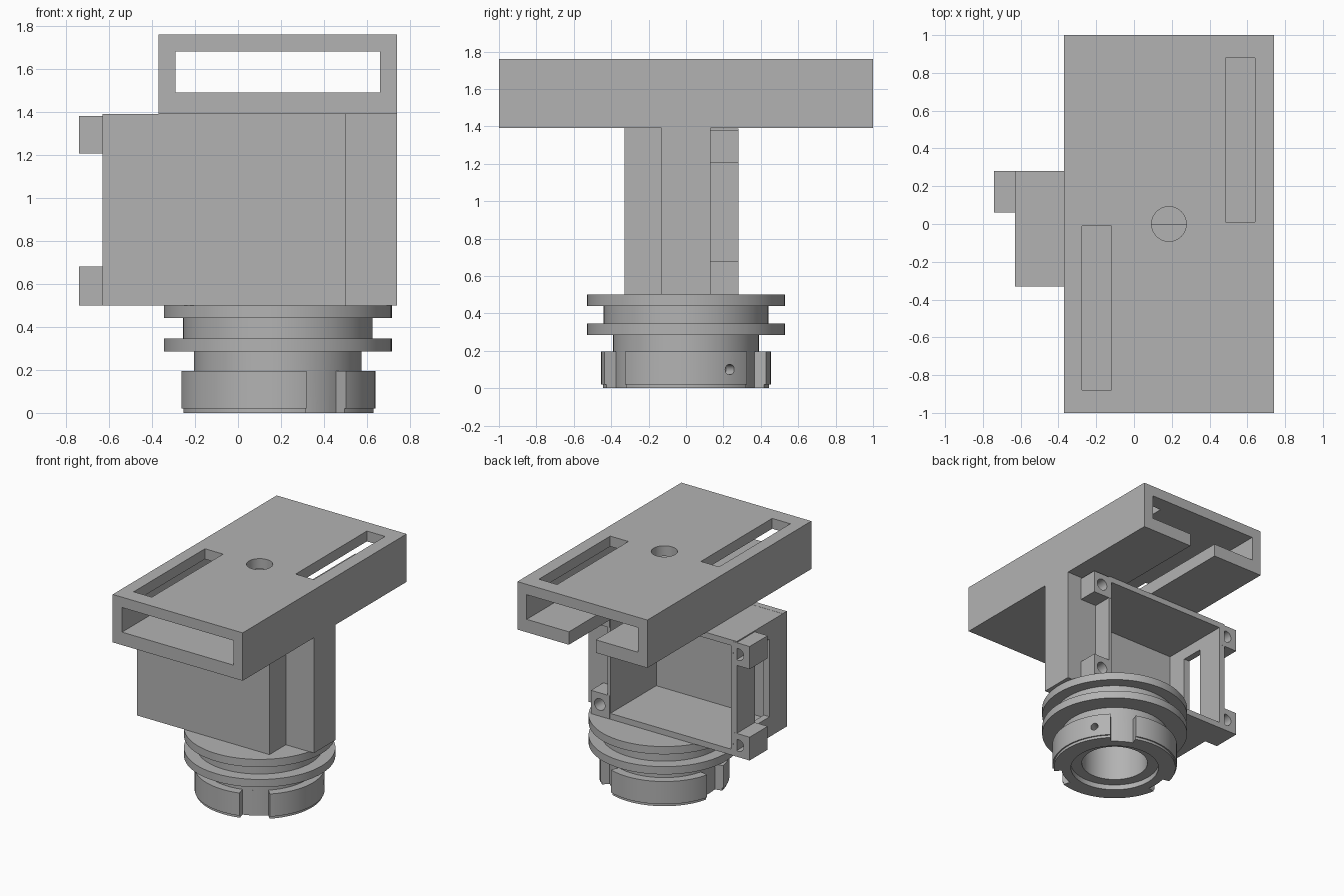
import bpy, bmesh, math
from mathutils import Matrix, Vector

if "Cube" in bpy.data.objects:
    bpy.data.objects.remove(bpy.data.objects["Cube"])

gray = bpy.data.materials.new("plain_gray")
gray.use_nodes = True
COLOR = (0.45, 0.45, 0.45, 1)
gray.diffuse_color = COLOR
gray.node_tree.nodes["Principled BSDF"].inputs["Base Color"].default_value = COLOR

AXIS_X = 0.185  # centre line of the round mount


def finish(name, bm):
    bmesh.ops.recalc_face_normals(bm, faces=bm.faces)
    mesh = bpy.data.meshes.new(name)
    bm.to_mesh(mesh)
    bm.free()
    mesh.materials.append(gray)
    obj = bpy.data.objects.new(name, mesh)
    bpy.context.scene.collection.objects.link(obj)
    return obj


def box(name, x, y, z):
    bm = bmesh.new()
    size = [b - a for a, b in (x, y, z)]
    mid = [(a + b) / 2 for a, b in (x, y, z)]
    bmesh.ops.create_cube(bm, size=1, matrix=Matrix.Translation(mid) @ Matrix.Diagonal((*size, 1)))
    return finish(name, bm)


def rod(name, centre, radius, length, direction=(0, 0, 1)):
    bm = bmesh.new()
    turn = Vector((0, 0, 1)).rotation_difference(Vector(direction)).to_matrix().to_4x4()
    bmesh.ops.create_cone(bm, cap_ends=True, segments=32, radius1=radius, radius2=radius,
                          depth=length, matrix=Matrix.Translation(centre) @ turn)
    return finish(name, bm)


def sector(name, start, end, r0, r1, z0, z1, steps=8):
    # Prism over a ring sector, angles in degrees
    bm = bmesh.new()
    angles = [math.radians(start + (end - start) * i / steps) for i in range(steps + 1)]
    path = [(r0, a) for a in angles] + [(r1, a) for a in reversed(angles)]
    verts = [bm.verts.new((AXIS_X + r * math.cos(a), r * math.sin(a), z0)) for r, a in path]
    face = bm.faces.new(verts)
    ext = bmesh.ops.extrude_face_region(bm, geom=[face])["geom"]
    bmesh.ops.translate(bm, vec=(0, 0, z1 - z0), verts=[v for v in ext if isinstance(v, bmesh.types.BMVert)])
    return finish(name, bm)


def cut(obj, *cutters):
    for cutter in cutters:
        mod = obj.modifiers.new("cut", 'BOOLEAN')
        mod.operation, mod.solver, mod.object = 'DIFFERENCE', 'EXACT', cutter
    bpy.context.view_layer.update()
    graph = bpy.context.evaluated_depsgraph_get()
    mesh = bpy.data.meshes.new_from_object(obj.evaluated_get(graph))
    obj.modifiers.clear()
    obj.data = mesh
    for cutter in cutters:
        bpy.data.objects.remove(cutter)


def smooth(obj):
    bpy.ops.object.select_all(action='DESELECT')
    obj.select_set(True)
    bpy.context.view_layer.objects.active = obj
    bpy.ops.object.shade_smooth_by_angle(angle=math.radians(30))


# Top sleeve: open tube with two slots, a hole and a channel in its floor
sleeve = box("top_sleeve", (-0.37, 0.74), (-1, 1), (1.39, 1.76))
cut(sleeve,
    box("cavity", (-0.29, 0.66), (-1.1, 1.1), (1.49, 1.68)),
    box("slot_a", (0.485, 0.64), (0.01, 0.88), (1.6, 1.9)),
    box("slot_b", (-0.275, -0.12), (-0.88, -0.01), (1.6, 1.9)),
    rod("top_hole", (AXIS_X, 0, 1.75), 0.092, 0.3),
    box("channel", (0.07, 0.3), (0, 1.1), (1.3, 1.55)))
smooth(sleeve)

# Housing: a box open at the back
box("housing_front_wall", (-0.63, 0.5), (-0.33, -0.28), (0.5, 1.39))
box("housing_floor", (-0.63, 0.47), (-0.28, 0.28), (0.5, 0.545))
box("housing_ceiling", (-0.63, 0.47), (-0.28, 0.28), (1.345, 1.389))
box("housing_left_rib", (0.45, 0.5), (-0.28, -0.13), (0.5, 1.39))
box("housing_left_column", (0.45, 0.74), (-0.13, 0.13), (0.5, 1.39))
box("housing_left_lip", (0.45, 0.475), (0.13, 0.28), (0.5, 1.385))
side = box("housing_right_wall", (-0.63, -0.58), (-0.28, 0.28), (0.5, 1.389))
cut(side, box("window", (-0.8, -0.5), (-0.12, 0.06), (0.655, 1.255)))

# Drilled screw lugs at the four back corners
for side_name, x, y0, hole_x in (("right", (-0.74, -0.585), 0.06, -0.645),
                                 ("left", (0.455, 0.615), 0.12, 0.54)):
    for level, z in (("lower", (0.5, 0.68)), ("upper", (1.205, 1.38))):
        lug = box(f"{level}_{side_name}_lug", x, (y0, 0.281), z)
        cut(lug, rod("screw_hole", (hole_x, 0.25, sum(z) / 2), 0.045, 0.3, (0, 1, 0)))
        smooth(lug)

# Round mount: turned flanges with a bored bottom
profile = [(0, 0.47), (0.24, 0.47), (0.24, 0.04), (0.32, 0.04), (0.32, 0), (0.445, 0),
           (0.445, 0.02), (0.455, 0.02), (0.455, 0.195), (0.39, 0.195), (0.39, 0.285),
           (0.53, 0.285), (0.53, 0.345), (0.44, 0.345), (0.44, 0.44), (0.53, 0.44),
           (0.53, 0.5), (0, 0.5)]
bm = bmesh.new()
ring = [bm.verts.new((AXIS_X + r, 0, z)) for r, z in profile]
edges = [bm.edges.new(pair) for pair in zip(ring, ring[1:])]
bmesh.ops.spin(bm, geom=ring + edges, cent=(AXIS_X, 0, 0), axis=(0, 0, 1),
               angle=math.tau, steps=96, use_merge=False)
bmesh.ops.remove_doubles(bm, verts=bm.verts, dist=0.0005)
mount = finish("round_mount", bm)

# Three bayonet notches and a small pin hole
pin = math.radians(31)
out = Vector((math.cos(pin), math.sin(pin), 0))
cut(mount,
    *[sector("notch", a, b, 0.39, 0.6, -0.05, 0.1951) for a, b in ((-73, -46), (46, 70), (166, 190))],
    rod("pin_hole", Vector((AXIS_X, 0, 0.1)) + out * 0.45, 0.028, 0.16, out))
smooth(mount)
